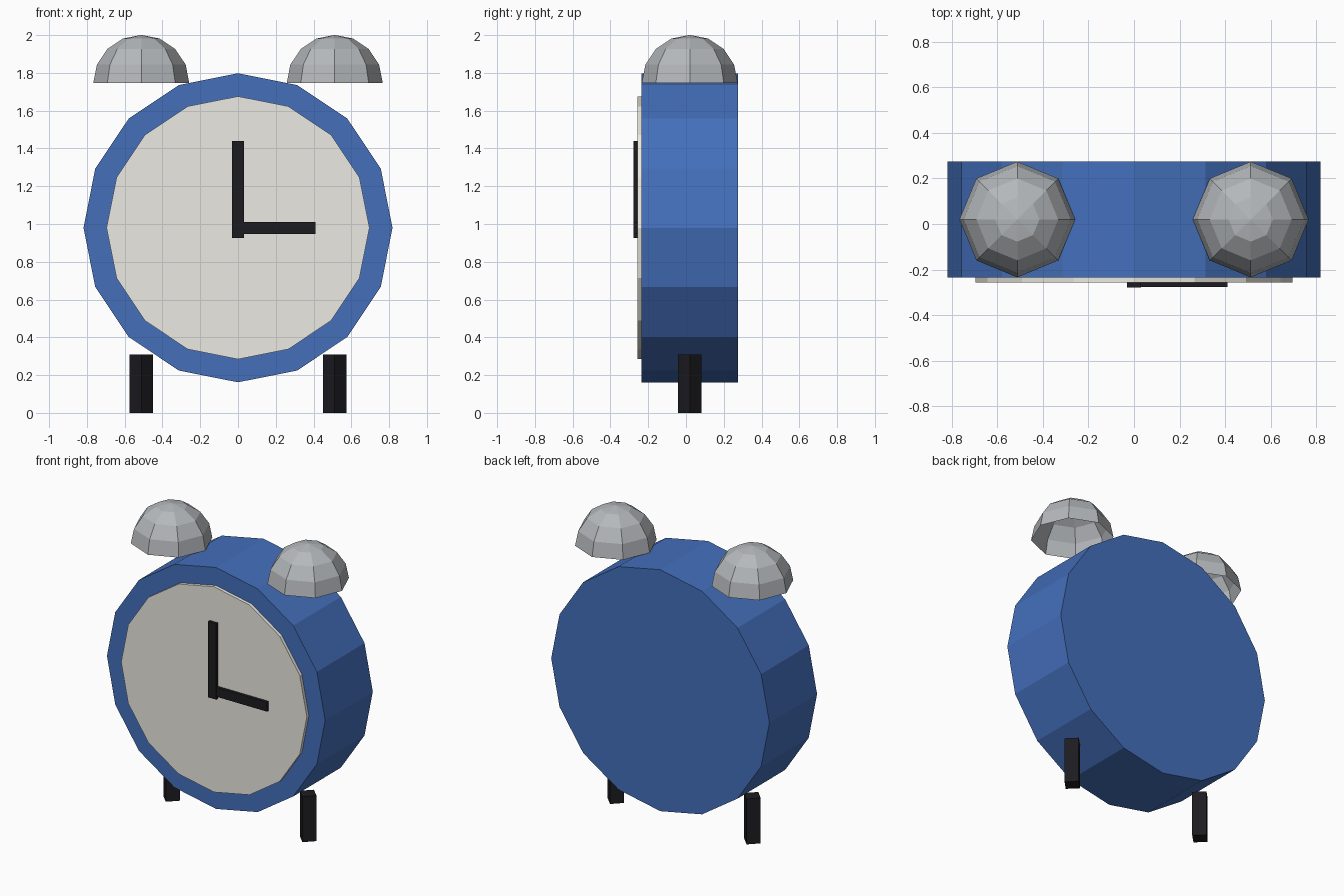
import bpy, bmesh
from math import radians
from mathutils import Matrix

if "Cube" in bpy.data.objects:
    bpy.data.objects.remove(bpy.data.objects["Cube"])

MID_Y = 0.02      # centre of the case in depth
CENTRE_Z = 0.98   # centre of the dial


def material(name, rgb):
    m = bpy.data.materials.new(name)
    m.diffuse_color = (*rgb, 1)
    m.use_nodes = True
    m.node_tree.nodes["Principled BSDF"].inputs["Base Color"].default_value = m.diffuse_color
    return m


BLUE = material("blue_paint", (0.058, 0.16, 0.50))
CREAM = material("cream", (0.84, 0.82, 0.76))
BLACK = material("black", (0.012, 0.012, 0.015))
STEEL = material("steel", (0.46, 0.48, 0.50))


def add_object(name, bm, mat):
    bmesh.ops.recalc_face_normals(bm, faces=bm.faces)
    mesh = bpy.data.meshes.new(name)
    bm.to_mesh(mesh)
    bm.free()
    mesh.materials.append(mat)
    obj = bpy.data.objects.new(name, mesh)
    bpy.context.collection.objects.link(obj)
    return obj


def disc(name, radius, y0, y1, mat):
    """16-sided drum lying along y, with a corner pointing up."""
    bm = bmesh.new()
    place = Matrix.Translation((0, (y0 + y1) / 2, CENTRE_Z)) @ Matrix.Rotation(radians(90), 4, 'X')
    bmesh.ops.create_cone(bm, cap_ends=True, segments=16, radius1=radius, radius2=radius,
                          depth=y1 - y0, matrix=place)
    return add_object(name, bm, mat)


def box(name, lo, hi, mat):
    bm = bmesh.new()
    mid = [(a + b) / 2 for a, b in zip(lo, hi)]
    size = [b - a for a, b in zip(lo, hi)]
    bmesh.ops.create_cube(bm, size=1, matrix=Matrix.Translation(mid) @ Matrix.Diagonal((*size, 1)))
    return add_object(name, bm, mat)


# Case and dial
disc("case", 0.818, -0.235, 0.275, BLUE)
disc("dial", 0.696, -0.257, -0.225, CREAM)

# Hands
box("minute_hand", (-0.031, -0.278, 0.927), (0.031, -0.25, 1.44), BLACK)
box("hour_hand", (-0.03, -0.277, 0.947), (0.41, -0.25, 1.01), BLACK)

for side, x in (("left", -0.512), ("right", 0.512)):
    # Bell: open hollow hemisphere
    bm = bmesh.new()
    bmesh.ops.create_uvsphere(bm, u_segments=8, v_segments=8, radius=0.254)
    lower = [f for f in bm.faces if f.calc_center_median().z < 0]
    bmesh.ops.delete(bm, geom=lower, context='FACES')
    bmesh.ops.translate(bm, verts=bm.verts, vec=(x, MID_Y, 1.747))
    add_object(side + "_bell", bm, STEEL)

    # Leg: square post turned corner-first
    bm = bmesh.new()
    bmesh.ops.create_cone(bm, cap_ends=True, segments=4, radius1=0.062, radius2=0.062,
                          depth=0.308, matrix=Matrix.Translation((x, MID_Y, 0.154)))
    add_object(side + "_leg", bm, BLACK)
